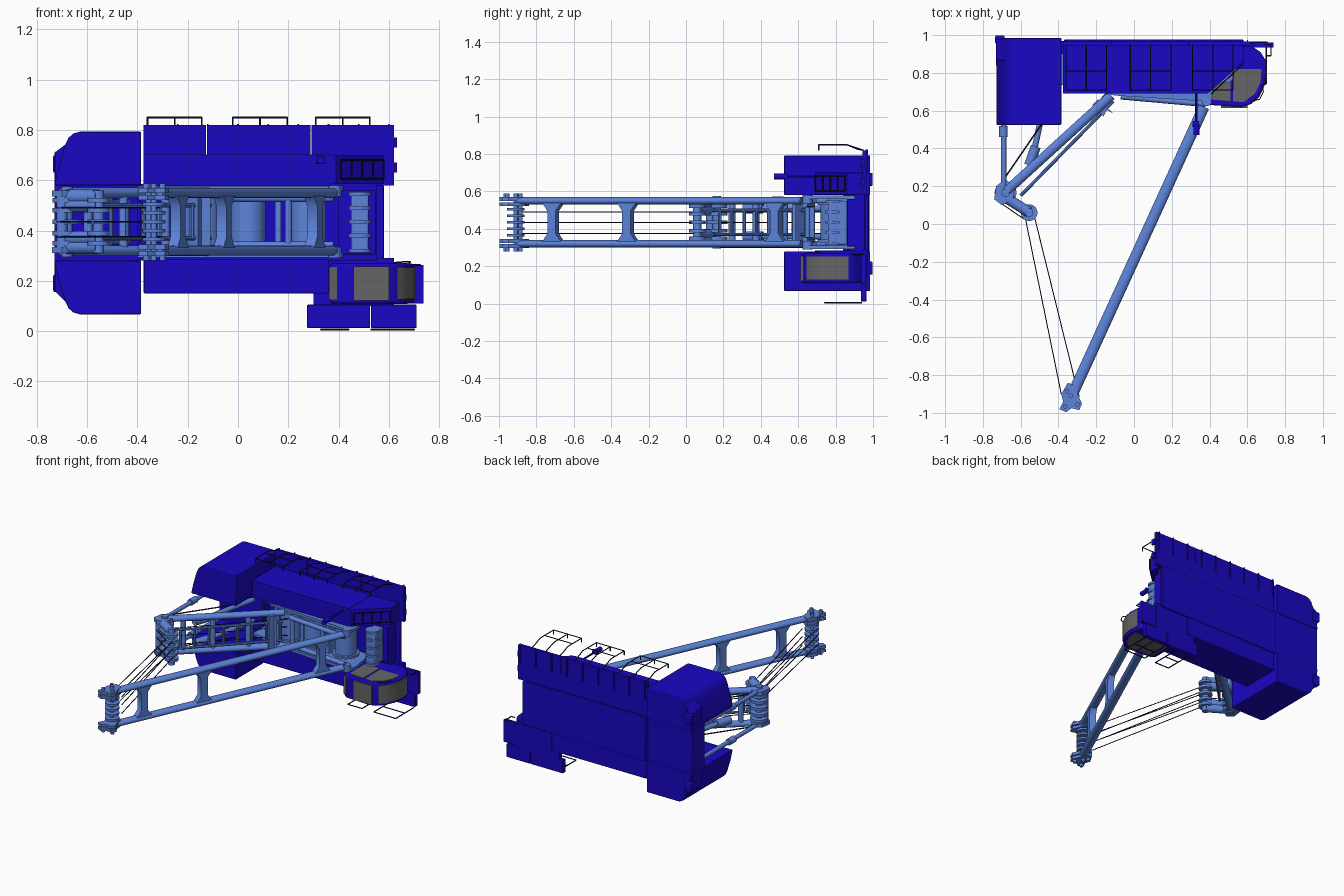
import bpy, bmesh, math
from mathutils import Matrix, Vector

if "Cube" in bpy.data.objects:
    bpy.data.objects.remove(bpy.data.objects["Cube"])


def material(name, c):
    m = bpy.data.materials.new(name)
    m.diffuse_color = (*c, 1)
    m.use_nodes = True
    m.node_tree.nodes["Principled BSDF"].inputs["Base Color"].default_value = m.diffuse_color
    return m


BLUE = material("body_blue", (0.010, 0.002, 0.54))
STEEL = material("steel_blue", (0.11, 0.23, 0.70))
GLASS = material("glass_grey", (0.13, 0.13, 0.13))
DARK = material("dark_line", (0.006, 0.006, 0.04))
ALONG_Y = Matrix(((1, 0, 0, 0), (0, 0, 1, 0), (0, 1, 0, 0), (0, 0, 0, 1)))
MID = 0.435                      # centre plane of the crane
SIDES = (0.32, 0.55)             # the two chord planes


def finish(name, bm, mat, bevel=0):
    bmesh.ops.recalc_face_normals(bm, faces=bm.faces)
    me = bpy.data.meshes.new(name)
    bm.to_mesh(me)
    bm.free()
    me.materials.append(mat)
    me.shade_smooth()
    me.set_sharp_from_angle(angle=math.radians(35))
    ob = bpy.data.objects.new(name, me)
    bpy.context.collection.objects.link(ob)
    if bevel:
        mod = ob.modifiers.new("bevel", "BEVEL")
        mod.width, mod.segments = bevel, 2
    return ob


def prism(name, pts, a, b, mat, M=Matrix(), bevel=0):
    bm = bmesh.new()
    lo, hi = ([bm.verts.new(M @ Vector((p[0], p[1], h))) for p in pts] for h in (a, b))
    bm.faces.new(lo)
    bm.faces.new(hi)
    for i in range(len(pts)):
        j = (i + 1) % len(pts)
        bm.faces.new((lo[i], lo[j], hi[j], hi[i]))
    return finish(name, bm, mat, bevel)


def box(name, x0, x1, y0, y1, z0, z1, mat, bevel=0):
    return prism(name, [(x0, y0), (x1, y0), (x1, y1), (x0, y1)], z0, z1, mat, bevel=bevel)


def tubes(name, segs, r, mat, n=16, flat=1):
    bm = bmesh.new()
    for p, q in segs:
        p, q = Vector(p), Vector(q)
        d = q - p
        M = Matrix.Translation((p + q) / 2) @ d.to_track_quat('Z', 'Y').to_matrix().to_4x4() @ Matrix.Diagonal((flat, 1, 1, 1))
        bmesh.ops.create_cone(bm, cap_ends=True, segments=n, radius1=r, radius2=r, depth=d.length, matrix=M)
    return finish(name, bm, mat)


def path(*pts):
    return list(zip(pts, pts[1:]))


def discs(name, x, y, zs, r, w, mat, n=28):
    return tubes(name, [((x, y, z - w / 2), (x, y, z + w / 2)) for z in zs], r, mat, n)


def pair(name, p, q, r, mat, zs=SIDES, flat=1):
    return tubes(name, [((*p, z), (*q, z)) for z in zs], r, mat, 20, flat)


# Machinery houses on both sides, the upper one with a sloped stair end
box("upper_house", -.375, .37, .69, .965, .58, .702, BLUE)
prism("stair_block", [(.37, .69), (.39, .69), (.58, .86), (.58, .965), (.37, .965)], .585, .70, BLUE)
box("lower_house", -.375, .36, .69, .97, .15, .285, BLUE, .004)

# Side walkway: thin plates with ribs below
for i, (a, b, z) in enumerate(((-.375, -.127, .69), (-.123, .288, .69), (.292, .62, .58))):
    box(f"walkway_plate_{i}", a, b, .945, .965, z, .82, BLUE)
for i in range(9):
    x = -.36 + i * .12
    box(f"walkway_rib_{i}", x - .003, x + .003, .96, .974, .70, .824, BLUE)

# Central chassis
box("chassis_floor", -.42, .55, .90, .97, .28, .585, BLUE)
box("belly_panel", -.37, .58, .955, .976, .275, .58, BLUE, .004)
for k, z in enumerate((.292, .56)):
    prism(f"chassis_web_{k}", [(-.4, .74), (-.1, .68), (.37, .65), (.41, .65), (.42, .70), (.38, .95), (-.4, .95)], z, z + .018, STEEL)
box("front_plate", .40, .55, .86, .97, .305, .56, BLUE, .004)
box("front_column", .45, .52, .76, .86, .315, .55, STEEL, .008)
discs("front_column_rings", .485, .79, (.32, .38, .435, .49, .545), .045, .015, STEEL)
for k, z in enumerate((.65, .75)):
    box(f"end_hook_{k}", .62, .632, .93, .955, z - .02, z + .02, BLUE)

# Winches
for i, x in enumerate((-.14, .04, .28)):
    discs(f"winch_drum_{i}", x, .79, (MID,), .070, .2, STEEL, 36)
    discs(f"winch_flanges_{i}", x, .79, (.335, .535), .086, .014, STEEL, 36)
pair("deck_cross_bars", (-.3, .80), (.1, .82), .012, STEEL, (.36, .51))
for i, x in enumerate((-.24, -.04, .16)):
    box(f"deck_bulkhead_{i}", x - .012, x + .012, .76, .92, .3, .57, STEEL)

# Counterweight: base slab and mirrored stacks
slab = [(-.388, .07), (-.64, .07), (-.69, .12), (-.73, .16), (-.73, .71), (-.69, .74), (-.64, .79), (-.388, .79)]
prism("counterweight_base", slab, .865, .98, BLUE, ALONG_Y, .005)
prof = [(-.385, .58), (-.385, .793), (-.63, .793), (-.655, .786), (-.675, .768), (-.69, .735), (-.715, .65), (-.73, .58)]
for k, s in enumerate((1, -1)):
    pts = [(x, z if s > 0 else .86 - z) for x, z in prof]
    prism(f"counterweight_stack_{k}", pts, .525, .985, BLUE, ALONG_Y, .004)
    z = .665 if s > 0 else .19
    box(f"counterweight_lug_{k}", -.735, -.685, .955, .998, z - .035, z + .035, BLUE, .006)
box("counterweight_bridge", -.73, -.40, .84, .9, .27, .6, BLUE)

# Operator cab
cab = [(.365, .65), (.40, .63), (.57, .62), (.62, .635), (.66, .675), (.69, .74), (.70, .80), (.695, .87), (.67, .91), (.61, .95), (.365, .95)]
prism("cab_shell", cab, .11, .268, BLUE, bevel=.008)
for k, w in enumerate(([(.40, .66), (.51, .65), (.51, .83), (.40, .83)],
                       [(.525, .65), (.58, .645), (.64, .69), (.67, .75), (.675, .82), (.525, .82)])):
    prism(f"cab_side_glass_{k}", w, .107, .271, GLASS)
prism("windscreen", [(.635, .645), (.664, .673), (.694, .739), (.704, .80), (.699, .87), (.635, .87)], .128, .252, GLASS)
box("roof_window", .46, .60, .613, .66, .122, .256, GLASS)
prism("rear_window", [(.361, .648), (.394, .628), (.40, .68), (.40, .80), (.361, .80)], .125, .255, GLASS)
box("cab_step", .55, .738, .935, .96, .11, .262, BLUE)
tubes("cab_step_rail", path((.69, .95, .262), (.725, .95, .262), (.725, .89, .262), (.70, .89, .262)), .004, DARK, 6)
tubes("cab_grab_rail", path((.62, .65, .272), (.665, .66, .276), (.685, .7, .276), (.68, .73, .268)), .003, DARK, 6)

# Cab platforms and their rails
box("platform_rear", .275, .525, .935, .965, .012, .105, BLUE, .003)
box("platform_front", .53, .71, .935, .965, .012, .105, BLUE, .003)
box("platform_bracket", .3, .62, .94, .965, .10, .29, BLUE)
for k, (a, b) in enumerate(((.33, .44), (.53, .70))):
    tubes(f"platform_rail_{k}", path((a, .94, .006), (a, .74, .006), (b, .74, .006), (b, .94, .006))
          + [((a, .84, .006), (b, .84, .006))], .004, DARK, 6)

# Walkway guard rails
for i, (a, b) in enumerate(((-.36, -.145), (-.02, .195), (.31, .525))):
    m = (a + b) / 2
    segs = path((a, .95, .82), (a, .92, .825), (a, .86, .85), (a, .71, .85), (b, .71, .85), (b, .86, .85), (b, .92, .825), (b, .95, .82))
    segs += [((a, .81, .85), (b, .81, .85)), ((m, .71, .85), (m, .86, .85)), ((m, .86, .85), (m, .95, .82))]
    segs += [((x, .71, .82), (x, .71, .85)) for x in (a, m, b)]
    tubes(f"walkway_rail_{i}", segs, .0035, DARK, 6)

# Access stair rails and lamp beside the cab
segs = [((.41, .69, z), (.58, .85, z)) for z in (.605, .68)]
segs += [((.41 + .17 * t / 4, .69 + .16 * t / 4, .605), (.41 + .17 * t / 4, .69 + .16 * t / 4, .68)) for t in range(5)]
tubes("access_stair_rungs", segs, .004, DARK, 6)
tubes("lamp_arm", path((.33, .70, .68), (.33, .5, .68)), .006, BLUE, 8)
tubes("lamp_head", [((.33, .47, .68), (.33, .53, .68)), ((.31, .53, .68), (.345, .53, .68))], .016, BLUE, 12)

# Main boom
FOOT, TIP = Vector((.37, .62, 0)), Vector((-.325, -.9, 0))
U = (TIP - FOOT).normalized()
pair("boom_chords", FOOT.xy, TIP.xy, .02, STEEL, flat=1.45)
for i, y in enumerate((.48, -.31, -.71)):
    c = FOOT + U * ((y - FOOT.y) / U.y)
    N = Vector((-U.y, U.x, 0))
    M = Matrix(((U.x, 0, N.x, c.x), (U.y, 0, N.y, c.y), (0, 1, 0, MID), (0, 0, 0, 1)))
    half = [(.058, -.105), (.045, -.09), (.024, -.06), (.024, .06), (.045, .09), (.058, .105)]
    prism(f"boom_cross_member_{i}", half + [(-u, v) for u, v in reversed(half)], -.022, .022, STEEL, M)
head = [(-.35, -.84), (-.30, -.86), (-.295, -.91), (-.275, -.95), (-.29, -.985), (-.33, -.975), (-.36, -.997), (-.395, -.98), (-.375, -.94), (-.385, -.90)]
for k, z in enumerate((.298, .325, .522, .55)):
    prism(f"boom_head_plate_{k}", head, z, z + .020, STEEL)
tubes("boom_head_pins", [((x, y, .28), (x, y, .588)) for x, y in ((-.335, -.91), (-.355, -.885))], .012, STEEL)
tubes("boom_head_bolts", [((x, y, z), (x, y, z + .035)) for x, y in ((-.3, -.955), (-.365, -.965)) for z in (.28, .553)], .012, STEEL)
discs("boom_head_sheaves", -.335, -.91, (.365, .40, .435, .47, .505), .046, .014, STEEL)
tubes("boom_foot_pins", [((.385, .65, z), (.385, .65, z + .045)) for z in (.29, .535)], .026, STEEL, 20)

# Rear mast with knuckle arm
pair("mast_chords", (-.12, .68), (-.68, .17), .021, STEEL, flat=1.2)
tubes("mast_cross_bars", [((-.12 - .56 * t, .68 - .51 * t, .32), (-.12 - .56 * t, .68 - .51 * t, .55)) for t in (.06, .3, .6, .85)], .018, STEEL)
steps = [((-.12 - .45 * t / 7, .64 - .46 * t / 7, .37), (-.12 - .45 * t / 7, .64 - .46 * t / 7, .50)) for t in range(8)]
tubes("mast_ladder", steps + [((-.11, .65, z), (-.60, .15, z)) for z in (.37, .50)], .009, STEEL, 8)
prism("mast_foot_bracket", [(-.19, .66), (-.11, .585), (-.145, .605), (-.16, .57), (-.22, .63)], .32, .55, STEEL)
zs = (.35, .39, .435, .48, .52)
discs("mast_sheaves", -.68, .165, zs, .058, .018, STEEL)
discs("arm_sheaves", -.555, .06, zs, .044, .018, STEEL)
pair("knuckle_arm", (-.68, .14), (-.555, .062), .028, STEEL, (.335, .37, .50, .535))
tubes("knuckle_pins", [((-.68, .165, .295), (-.68, .165, .575)), ((-.555, .06, .31), (-.555, .06, .56)), ((-.70, .13, .31), (-.70, .13, .56))], .022, STEEL)
knuckle = [(-.74, .13), (-.70, .10), (-.64, .13), (-.63, .19), (-.68, .24), (-.73, .20)]
for k, z in enumerate((.31, .535)):
    prism(f"knuckle_plate_{k}", knuckle, z, z + .025, STEEL)

# Back stays, cylinders and boom foot struts
pair("back_stays", (-.69, .88), (-.69, .20), .014, STEEL)
pair("back_stay_joints", (-.692, .52), (-.692, .46), .022, STEEL)
pair("mast_cylinders", (-.44, .80), (-.535, .36), .016, STEEL, (.36, .51))
pair("mast_cylinder_ends", (-.52, .41), (-.555, .31), .027, STEEL, (.36, .51))
pair("stay_lines", (-.68, .25), (-.44, .60), .004, DARK)
pair("foot_struts", (-.07, .675), (.38, .635), .016, STEEL, (.34, .53))
tubes("foot_strut_bars", [((x, y, .34), (x, y, .53)) for x, y in ((-.05, .675), (.2, .65))], .014, STEEL)

# Hoist ropes
ropes = []
for z in (.375, .435, .49):
    ropes += [((-.575, .03, z), (-.385, -.90, z)), ((-.525, .03, z), (-.31, -.84, z))]
    ropes += [((-.72, .12, z), (-.58, .025, z)), ((-.63, .19, z), (-.12, .72, z))]
tubes("hoist_ropes", ropes, .003, DARK, 6)
